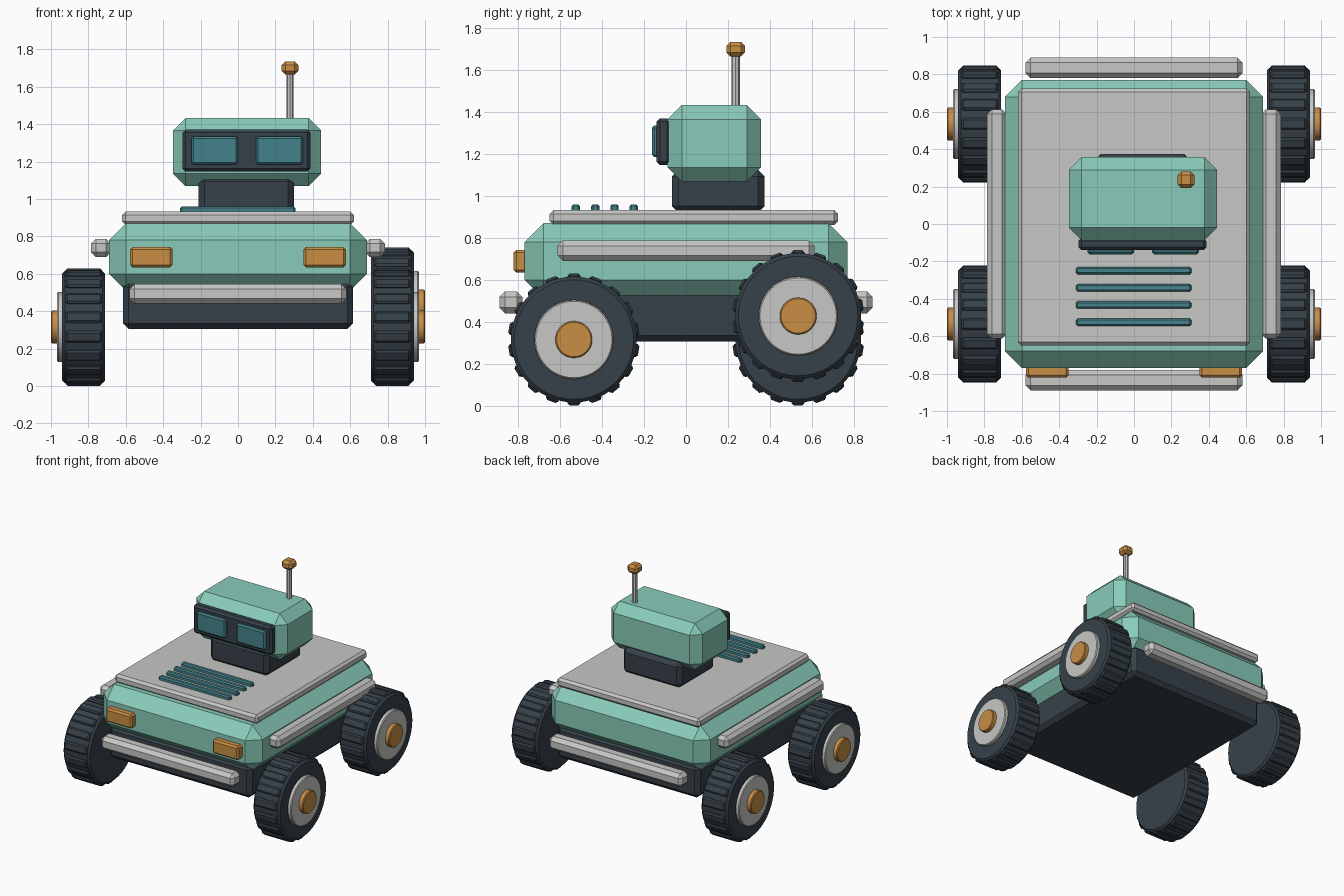
import bpy, bmesh
from math import pi, radians
from mathutils import Matrix, Vector

cube = bpy.data.objects.get("Cube")
if cube:
    bpy.data.objects.remove(cube, do_unlink=True)


def material(name, rgb):
    m = bpy.data.materials.new(name)
    m.use_nodes = True
    m.diffuse_color = (*rgb, 1)
    m.node_tree.nodes["Principled BSDF"].inputs["Base Color"].default_value = (*rgb, 1)
    return m


MINT = material("mint_paint", (0.25, 0.60, 0.485))
GREY = material("light_grey", (0.57, 0.58, 0.56))
DARK = material("dark_rubber", (0.037, 0.053, 0.067))
ORANGE = material("amber", (0.58, 0.27, 0.058))
GLASS = material("teal_glass", (0.056, 0.223, 0.254))


def finish(bm, name, mat):
    mesh = bpy.data.meshes.new(name)
    bm.to_mesh(mesh)
    bm.free()
    mesh.materials.append(mat)
    ob = bpy.data.objects.new(name, mesh)
    bpy.context.collection.objects.link(ob)
    return ob


def add_box(bm, centre, size, bevel, turn=Matrix()):
    """Chamfered box added to an existing mesh."""
    part = bmesh.new()
    bmesh.ops.create_cube(part, size=1, matrix=Matrix.Diagonal((*size, 1)))
    bmesh.ops.bevel(part, geom=part.edges[:], offset=bevel, segments=1,
                    affect='EDGES', clamp_overlap=True)
    part.transform(turn @ Matrix.Translation(centre))
    temp = bpy.data.meshes.new("temp")
    part.to_mesh(temp)
    part.free()
    bm.from_mesh(temp)
    bpy.data.meshes.remove(temp)


def box(name, mat, x, y, z, bevel):
    """Chamfered box from its (min, max) span on each axis."""
    bm = bmesh.new()
    spans = (x, y, z)
    add_box(bm, Vector([(a + b) / 2 for a, b in spans]), [b - a for a, b in spans], bevel)
    return finish(bm, name, mat)


def disc(name, mat, radius, x, y, z, bevel, sides=48):
    """Cylinder lying along the x axis, with chamfered rims."""
    bm = bmesh.new()
    bmesh.ops.create_cone(bm, cap_ends=True, segments=sides, radius1=radius,
                          radius2=radius, depth=abs(x[1] - x[0]))
    rims = [e for e in bm.edges if abs(e.verts[0].co.z - e.verts[1].co.z) < 1e-5]
    bmesh.ops.bevel(bm, geom=rims, offset=bevel, segments=1, affect='EDGES')
    bm.transform(Matrix.Translation((sum(x) / 2, y, z)) @ Matrix.Rotation(pi / 2, 4, 'Y'))
    ob = finish(bm, name, mat)
    shade(ob)
    return ob


def shade(ob):
    bpy.ops.object.select_all(action='DESELECT')
    ob.select_set(True)
    bpy.context.view_layer.objects.active = ob
    bpy.ops.object.shade_smooth_by_angle(angle=radians(30))


def wheel(name, side, y, z):
    disc(name + "_tyre", DARK, 0.300, (side * 0.71, side * 0.94), y, z, 0.015)
    disc(name + "_rim", GREY, 0.188, (side * 0.90, side * 0.967), y, z, 0.006)
    disc(name + "_hub", ORANGE, 0.088, (side * 0.93, side), y, z, 0.006, 32)
    bm = bmesh.new()
    count = 18
    for i in range(count):
        turn = (Matrix.Translation((side * 0.825, y, z))
                @ Matrix.Rotation(2 * pi * i / count, 4, 'X'))
        add_box(bm, Vector((0, 0, 0.294)), (0.195, 0.062, 0.04), 0.01, turn)
    finish(bm, name + "_treads", DARK)


# Body
box("chassis", DARK, (-0.615, 0.615), (-0.73, 0.73), (0.305, 0.56), 0.03)
box("body", MINT, (-0.69, 0.69), (-0.77, 0.77), (0.51, 0.87), 0.09)
box("deck", GREY, (-0.62, 0.62), (-0.65, 0.725), (0.862, 0.932), 0.018)

# Bumpers, side rails and headlights
for end, label in ((-1, "front"), (1, "rear")):
    box(label + "_bumper", GREY, (-0.58, 0.58),
        sorted((end * 0.78, end * 0.89)), (0.44, 0.545), 0.027)
for side, label in ((1, "left"), (-1, "right")):
    box(label + "_rail", GREY, sorted((side * 0.68, side * 0.785)),
        (-0.612, 0.612), (0.69, 0.787), 0.025)
    box(label + "_headlight", ORANGE, sorted((side * 0.35, side * 0.577)),
        (-0.822, -0.75), (0.634, 0.743), 0.013)

# Deck vents
for i in range(4):
    y = -0.525 + 0.092 * i
    box(f"vent_{i + 1}", GLASS, (-0.31, 0.307), (y - 0.02, y + 0.02), (0.922, 0.96), 0.009)

# Head, offset towards the left
box("neck", DARK, (-0.21, 0.30), (-0.067, 0.375), (0.92, 1.125), 0.032)
box("head", MINT, (-0.348, 0.445), (-0.088, 0.358), (1.068, 1.433), 0.068)
box("visor", DARK, (-0.297, 0.387), (-0.14, -0.075), (1.147, 1.37), 0.016)
for label, x in (("right", -0.249), ("left", 0.097)):
    box(label + "_eye", GLASS, (x, x + 0.25), (-0.162, -0.125), (1.185, 1.335), 0.011)

# Antenna
bm = bmesh.new()
bmesh.ops.create_cone(bm, cap_ends=True, segments=8, radius1=0.02, radius2=0.02, depth=0.29,
                      matrix=Matrix.Translation((0.278, 0.237, 1.545)))
finish(bm, "antenna_mast", GREY)
box("antenna_tip", ORANGE, (0.233, 0.323), (0.192, 0.282), (1.665, 1.735), 0.02)

# Wheels; the rear left one is lifted
wheel("front_left_wheel", 1, -0.535, 0.315)
wheel("front_right_wheel", -1, -0.535, 0.315)
wheel("rear_left_wheel", 1, 0.535, 0.427)
wheel("rear_right_wheel", -1, 0.535, 0.315)
